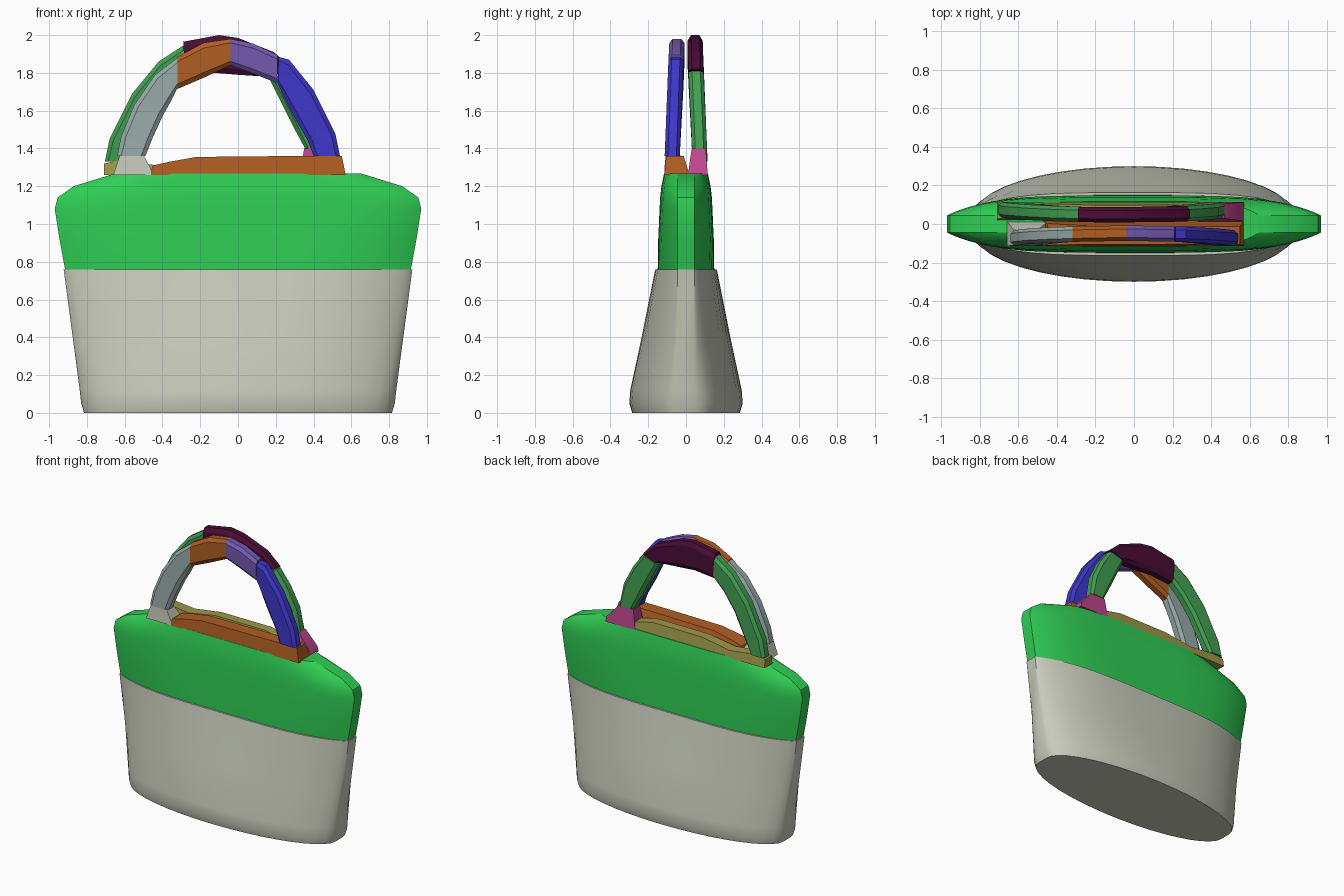
import bpy, bmesh, math

cube = bpy.data.objects.get("Cube")
if cube:
    bpy.data.objects.remove(cube, do_unlink=True)


def material(name, r, g, b):
    lin = [((c / 255 + 0.055) / 1.055) ** 2.4 for c in (r, g, b)] + [1]
    m = bpy.data.materials.new(name)
    m.use_nodes = True
    m.diffuse_color = lin
    bsdf = m.node_tree.nodes["Principled BSDF"]
    bsdf.inputs["Base Color"].default_value = lin
    bsdf.inputs["Roughness"].default_value = 0.7
    return m


beige = material("beige", 200, 203, 187)
bright_green = material("bright green", 47, 205, 84)
leaf_green = material("leaf green", 66, 158, 82)
orange = material("orange", 176, 94, 34)
violet = material("violet", 115, 90, 176)
blue = material("blue", 62, 54, 200)
slate = material("slate grey", 154, 170, 170)
maroon = material("maroon", 74, 12, 54)
pink = material("pink", 190, 70, 140)
olive = material("olive", 158, 152, 74)


def loft(name, rings, mat):
    """Skin a series of closed rings and cap both ends."""
    bm = bmesh.new()
    rows = [[bm.verts.new(p) for p in ring] for ring in rings]
    n = len(rows[0])
    for a, b in zip(rows, rows[1:]):
        for i in range(n):
            j = (i + 1) % n
            bm.faces.new((a[i], a[j], b[j], b[i]))
    bm.faces.new(rows[0])
    bm.faces.new(rows[-1])
    bmesh.ops.recalc_face_normals(bm, faces=bm.faces)
    mesh = bpy.data.meshes.new(name)
    bm.to_mesh(mesh)
    bm.free()
    ob = bpy.data.objects.new(name, mesh)
    bpy.context.collection.objects.link(ob)
    mesh.materials.append(mat)
    bpy.ops.object.select_all(action='DESELECT')
    ob.select_set(True)
    bpy.context.view_layer.objects.active = ob
    bpy.ops.object.shade_smooth_by_angle(angle=math.radians(28))
    return ob


def lens(z, w, d, p, q, end=0.045, n=20):
    """Lens-shaped bag section with narrow flat ends."""
    half = []
    for i in range(n + 1):
        s = math.sin(math.pi * (i / n - 0.5))
        half.append((w * s, end + (d - end) * max(0, 1 - abs(s) ** p) ** q))
    return [(x, -y, z) for x, y in half] + [(x, y, z) for x, y in reversed(half)]


# Bag: pale lower body and green upper body
loft("lower_body", [lens(0, .815, .285, 2, .5), lens(.05, .83, .3, 2, .5),
                    lens(.12, .838, .295, 2, .52), lens(.4, .875, .235, 2.6, .7),
                    lens(.76, .923, .163, 4, 1)], beige)
loft("upper_body", [lens(.74, .912, .15, 4, 1), lens(.92, .945, .147, 5, 1),
                    lens(1.08, .97, .14, 5, 1), lens(1.14, .955, .137, 5, 1),
                    lens(1.20, .87, .13, 5, 1), lens(1.268, .65, .116, 6, 1)],
     bright_green)


def plate(name, outline, y_low, y_high, mat):
    """Extrude an x-z outline along y, narrowing from its foot to its top."""
    z0 = min(z for _, z in outline)
    z1 = max(z for _, z in outline)
    rings = []
    for k in (0, 1):
        rings.append([(x, y_low[k] + (y_high[k] - y_low[k]) * (z - z0) / (z1 - z0), z)
                      for x, z in outline])
    return loft(name, rings, mat)


# Raised rims along the top and the feet of the handles
plate("front_rim", [(-.47, 1.26), (-.45, 1.31), (-.36, 1.33), (-.22, 1.355),
                    (.3, 1.36), (.55, 1.36), (.57, 1.26)],
      (-.115, .018), (-.105, -.012), orange)
plate("back_rim", [(-.71, 1.26), (-.71, 1.32), (-.64, 1.335), (-.42, 1.31),
                   (-.2, 1.345), (.2, 1.345), (.36, 1.31), (.4, 1.26)],
      (.02, .112), (.03, .098), olive)
plate("front_left_foot", [(-.66, 1.26), (-.625, 1.365), (-.50, 1.365), (-.46, 1.29),
                          (-.46, 1.26)], (-.115, .015), (-.11, -.03), beige)
plate("back_right_foot", [(.33, 1.26), (.35, 1.40), (.47, 1.40), (.56, 1.30),
                          (.57, 1.26)], (.01, .115), (.03, .105), pink)


def handle_segment(name, pairs, side, mat):
    """Sweep a chamfered section between outer and inner (x, z) edge points."""
    rings = []
    for ox, oz, ix, iz in pairs:
        yc = side * (.073 - .025 * ((oz + iz) / 2 - 1.36) / .55)
        ring = []
        for t, y in ((0, -.022), (0, .022), (.15, .04), (.85, .04),
                     (1, .022), (1, -.022), (.85, -.04), (.15, -.04)):
            ring.append((ox + (ix - ox) * t, yc + y, oz + (iz - oz) * t))
        rings.append(ring)
    return loft(name, rings, mat)


# Front handle
handle_segment("front_handle_left", [(-.64, 1.36, -.49, 1.36), (-.62, 1.46, -.45, 1.46),
               (-.55, 1.63, -.40, 1.57), (-.44, 1.79, -.355, 1.65),
               (-.32, 1.88, -.32, 1.72)], -1, slate)
handle_segment("front_handle_top_left", [(-.32, 1.885, -.32, 1.715),
               (-.18, 1.96, -.18, 1.775), (-.04, 1.98, -.04, 1.84)], -1, orange)
handle_segment("front_handle_top_right", [(-.04, 1.98, -.04, 1.84),
               (.08, 1.955, .07, 1.80), (.21, 1.895, .21, 1.745)], -1, violet)
handle_segment("front_handle_right", [(.215, 1.885, .21, 1.745), (.27, 1.87, .235, 1.69),
               (.40, 1.71, .29, 1.58), (.515, 1.48, .37, 1.44),
               (.54, 1.36, .40, 1.36)], -1, blue)

# Back handle
handle_segment("back_handle_left", [(-.705, 1.33, -.59, 1.33), (-.68, 1.45, -.54, 1.42),
               (-.56, 1.69, -.45, 1.59), (-.42, 1.86, -.36, 1.71),
               (-.29, 1.945, -.28, 1.785)], 1, leaf_green)
handle_segment("back_handle_top", [(-.29, 1.965, -.28, 1.785), (-.1, 2.0, -.12, 1.80),
               (.0, 1.985, .0, 1.79), (.19, 1.91, .15, 1.78),
               (.29, 1.82, .17, 1.775)], 1, maroon)
handle_segment("back_handle_right", [(.29, 1.81, .165, 1.77), (.37, 1.70, .22, 1.66),
               (.44, 1.56, .29, 1.52), (.47, 1.40, .355, 1.40)], 1, leaf_green)
